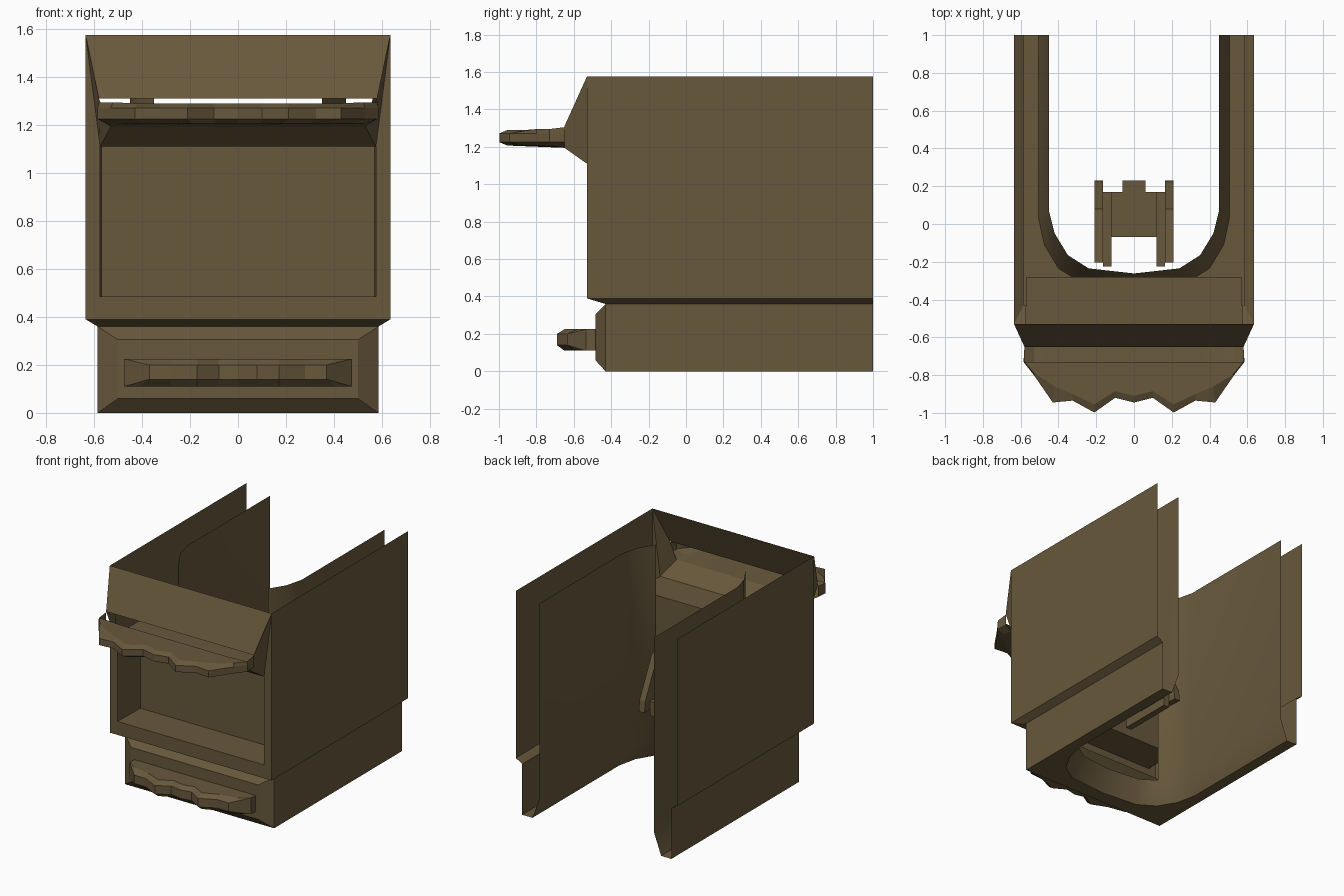
import bpy, bmesh

if "Cube" in bpy.data.objects:
    bpy.data.objects.remove(bpy.data.objects["Cube"])

brown = bpy.data.materials.new("olive_brown")
brown.diffuse_color = (0.138, 0.098, 0.045, 1)
brown.use_nodes = True
brown.node_tree.nodes["Principled BSDF"].inputs["Base Color"].default_value = brown.diffuse_color


def finish(name, bm):
    bmesh.ops.remove_doubles(bm, verts=bm.verts, dist=0.0005)
    bmesh.ops.recalc_face_normals(bm, faces=bm.faces)
    mesh = bpy.data.meshes.new(name)
    bm.to_mesh(mesh)
    bm.free()
    mesh.materials.append(brown)
    obj = bpy.data.objects.new(name, mesh)
    bpy.context.collection.objects.link(obj)
    return obj


def poly(bm, *pts):
    bm.faces.new([bm.verts.new(p) for p in pts])


def both(bm, *pts):
    """Face plus its mirror image in x."""
    poly(bm, *pts)
    poly(bm, *[(-x, y, z) for x, y, z in reversed(pts)])


def loft(bm, rows):
    for a, b in zip(rows, rows[1:]):
        for i in range(len(a) - 1):
            poly(bm, a[i], a[i + 1], b[i + 1], b[i])


def full(half):
    """Mirror a half path that ends on x = 0."""
    return half + [(-x, y, z) for x, y, z in reversed(half[:-1])]


def level(path, z):
    return [(x, y, z) for x, y in path]


def rect(x, y, z0, z1):
    return [(-x, y, z0), (x, y, z0), (x, y, z1), (-x, y, z1), (-x, y, z0)]


# Outer walls with the stepped lower body, open at the back and top
bm = bmesh.new()
U = [(0.635, -0.53, 1.575), (0.635, -0.53, 0.39), (0.585, -0.43, 0.36), (0.585, -0.43, 0)]
for a, b in zip(U, U[1:]):
    both(bm, a, b, (b[0], 1, b[2]), (a[0], 1, a[2]))
poly(bm, U[1], U[2], (-0.585, -0.43, 0.36), (-0.635, -0.53, 0.39))
loft(bm, [rect(0.585, -0.43, 0, 0.36), rect(0.5, -0.485, 0.06, 0.305)])
poly(bm, *rect(0.5, -0.485, 0.06, 0.305)[:4])
finish("outer_walls", bm)

# Front frame and deep recessed panel
bm = bmesh.new()
both(bm, (0.635, -0.53, 1.575), (0.635, -0.53, 0.39), (0.575, -0.53, 0.485), (0.575, -0.53, 1.11))
poly(bm, (-0.635, -0.53, 0.39), (0.635, -0.53, 0.39), (0.575, -0.53, 0.485), (-0.575, -0.53, 0.485))
loft(bm, [rect(0.575, -0.53, 0.485, 1.11), rect(0.57, -0.28, 0.485, 1.11)])
poly(bm, *rect(0.57, -0.28, 0.485, 1.11)[:4])
finish("front_recess", bm)

# Sloping hood over the upper lip
bm = bmesh.new()
poly(bm, (-0.635, -0.53, 1.575), (0.635, -0.53, 1.575), (0.58, -0.65, 1.31), (-0.58, -0.65, 1.31))
both(bm, (0.635, -0.53, 1.575), (0.58, -0.65, 1.31), (0.53, -0.65, 1.195), (0.575, -0.53, 1.11))
poly(bm, (-0.575, -0.53, 1.11), (0.575, -0.53, 1.11), (0.53, -0.65, 1.195), (-0.53, -0.65, 1.195))
finish("hood", bm)

# Upper wavy grip, hollow at the back
edge = [(0.58, -0.65), (0.58, -0.73), (0.522, -0.8), (0.42, -0.86), (0.325, -0.9),
        (0.21, -0.955), (0.1, -0.885), (0, -0.91)]
tip = [(0.58, -0.65), (0.585, -0.73), (0.53, -0.8), (0.43, -0.945), (0.325, -0.935),
       (0.21, -0.998), (0.1, -0.92), (0, -0.945)]
top_z = [1.305, 1.295, 1.295, 1.29, 1.29, 1.29, 1.29, 1.29]
top = [(x, y, z) for (x, y), z in zip(edge, top_z)]
low = [(x * 0.914, y, 1.195 if i == 0 else 1.207) for i, (x, y) in enumerate(edge)]
back_top = [(x, max(y, -0.73), z) for x, y, z in top]
back_low = [(x, -0.65, 1.195) for x, y, z in low]
bm = bmesh.new()
loft(bm, [full(p) for p in (back_top, top, level(tip, 1.272), level(tip, 1.225), low, back_low)])
bmesh.ops.dissolve_degenerate(bm, dist=0.0005, edges=bm.edges)
finish("upper_grip", bm)

# Lower wavy grip
edge = [(0.475, -0.485), (0.475, -0.53), (0.41, -0.58), (0.28, -0.605), (0.17, -0.65),
        (0.08, -0.6), (0, -0.62)]
tip = [(0.475, -0.485), (0.475, -0.535), (0.37, -0.635), (0.28, -0.635), (0.17, -0.69),
       (0.08, -0.635), (0, -0.65)]
rows = [level([(x, -0.485) for x, y in edge], 0.225), level(edge, 0.225),
        [(x, y, 0.225 if i < 2 else 0.2) for i, (x, y) in enumerate(tip)],
        [(x, y, 0.11 if i < 2 else 0.14) for i, (x, y) in enumerate(tip)],
        level(edge, 0.11), level([(x, -0.485) for x, y in edge], 0.11)]
bm = bmesh.new()
loft(bm, [full(p) for p in rows])
bmesh.ops.dissolve_degenerate(bm, dist=0.0005, edges=bm.edges)
finish("lower_grip", bm)

# Inner U-shaped liner: flared foot, bottom rim and walls open at the front
wall = [(0.45, 1), (0.45, 0.07), (0.42, -0.05), (0.35, -0.165), (0.24, -0.235), (0, -0.262)]
foot = [(0.505, 1), (0.505, 0.03), (0.475, -0.11), (0.4, -0.235), (0.28, -0.31), (0, -0.335)]
rim = [(0.585, 1), (0.585, 0.03), (0.585, -0.11), (0.585, -0.43), (0.28, -0.43), (0, -0.43)]
bm = bmesh.new()
loft(bm, [full(level(rim, 0)), full(level(foot, 0)), full(level(wall, 0.15))])
for a, b in zip(wall[:3], wall[1:4]):
    both(bm, (*a, 0.15), (*b, 0.15), (*b, 1.535), (*a, 1.535))
liner = finish("inner_liner", bm)
bpy.context.view_layer.objects.active = liner
liner.select_set(True)
bpy.ops.object.shade_smooth_by_angle(angle=0.6)


def extrude_x(bm, profile, x0, x1):
    """Solid with a (y, z) profile running from x0 to x1."""
    a = [bm.verts.new((x0, y, z)) for y, z in profile]
    b = [bm.verts.new((x1, y, z)) for y, z in profile]
    bm.faces.new(a)
    bm.faces.new(b[::-1])
    for i in range(len(a)):
        j = (i + 1) % len(a)
        bm.faces.new((a[j], a[i], b[i], b[j]))


def box(bm, x0, x1, y0, y1, z0, z1):
    extrude_x(bm, [(y0, z0), (y1, z0), (y1, z1), (y0, z1)], x0, x1)


# Latch block inside the bay: side rails, prongs, centre plate and tabs
bm = bmesh.new()
rail = [(-0.205, 0.56), (0.23, 0.54), (0.22, 0.62), (0.08, 0.9), (-0.205, 0.95)]
for s in (1, -1):
    extrude_x(bm, rail, s * 0.165, s * 0.21)
    box(bm, s * 0.12, s * 0.165, -0.225, 0.17, 0.5, 0.6)
box(bm, -0.12, 0.12, -0.07, 0.17, 0.56, 0.62)
box(bm, -0.06, 0.06, 0.17, 0.23, 0.54, 0.62)
finish("latch", bm)
